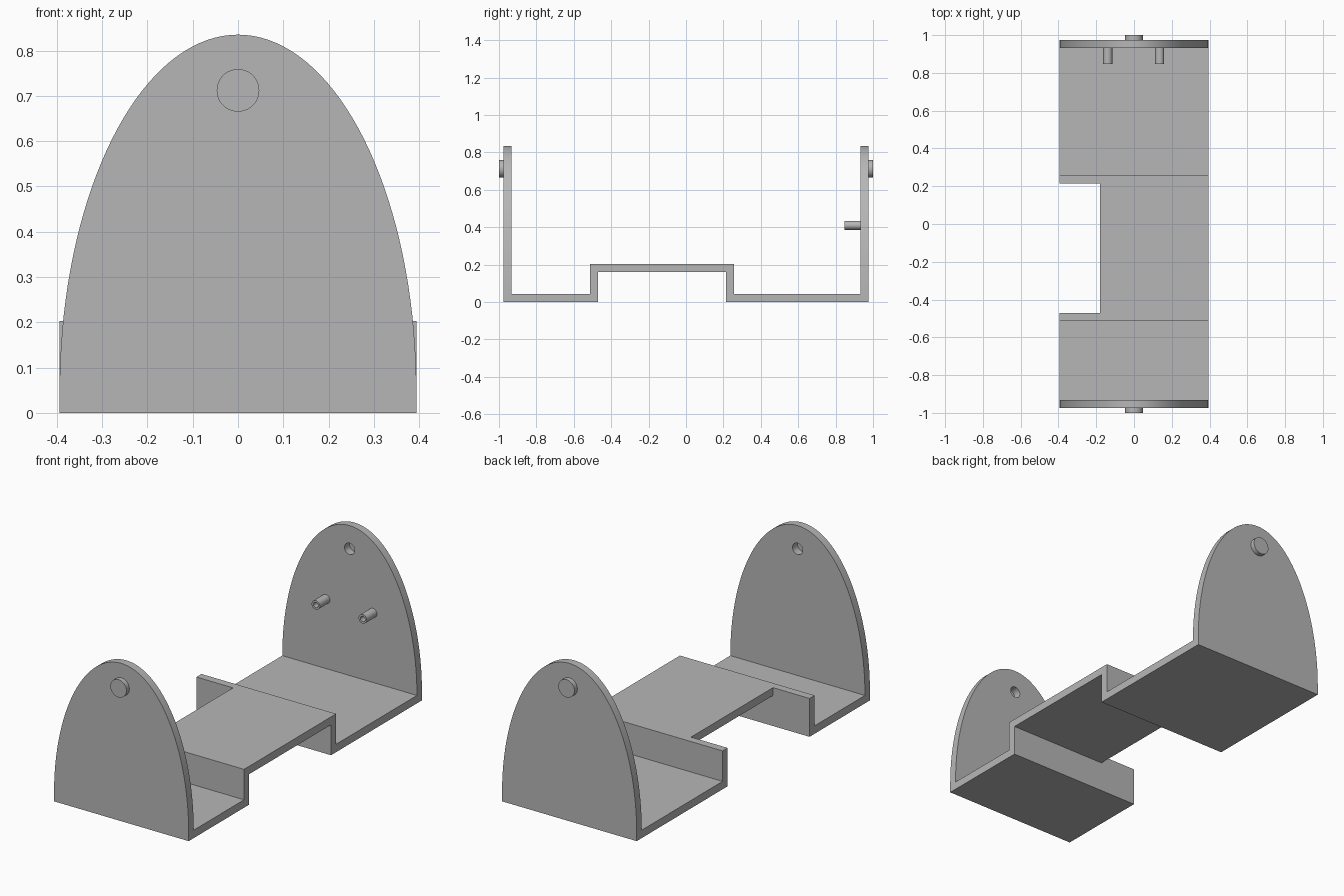
import bpy, bmesh, math
from mathutils import Vector

HALF_W = 0.394      # half width of the bracket
T = 0.042           # sheet thickness
END = 0.975         # outer face of the end plates
PIVOT_Z = 0.712     # height of the pivot bosses

cube = bpy.data.objects.get("Cube")
if cube:
    bpy.data.objects.remove(cube, do_unlink=True)

grey = bpy.data.materials.new("plain grey")
grey.use_nodes = True
colour = (0.47, 0.47, 0.47, 1)
grey.diffuse_color = colour
grey.node_tree.nodes["Principled BSDF"].inputs["Base Color"].default_value = colour


def finish(name, bm):
    bmesh.ops.recalc_face_normals(bm, faces=bm.faces)
    mesh = bpy.data.meshes.new(name)
    bm.to_mesh(mesh)
    bm.free()
    mesh.materials.append(grey)
    obj = bpy.data.objects.new(name, mesh)
    bpy.context.collection.objects.link(obj)
    return obj


def prism(name, points, offset):
    """Extrude a closed outline along an offset vector."""
    bm = bmesh.new()
    face = bm.faces.new([bm.verts.new(p) for p in points])
    out = bmesh.ops.extrude_face_region(bm, geom=[face], use_keep_orig=True)
    moved = [v for v in out["geom"] if isinstance(v, bmesh.types.BMVert)]
    bmesh.ops.translate(bm, verts=moved, vec=Vector(offset))
    return finish(name, bm)


def circle(x, y, z, r, n=48):
    return [(x + r * math.cos(math.tau * i / n), y, z + r * math.sin(math.tau * i / n))
            for i in range(n)]


def tube(name, x, z, y0, y1, r_out, r_in, n=32):
    """Hollow pin along y."""
    bm = bmesh.new()
    rings = [[bm.verts.new(p) for p in circle(x, y, z, r, n)]
             for y, r in ((y0, r_out), (y1, r_out), (y1, r_in), (y0, r_in))]
    for a, b in zip(rings, rings[1:] + rings[:1]):
        for i in range(n):
            j = (i + 1) % n
            bm.faces.new((a[i], a[j], b[j], b[i]))
    return finish(name, bm)


def smooth(obj):
    bpy.ops.object.select_all(action="DESELECT")
    obj.select_set(True)
    bpy.context.view_layer.objects.active = obj
    bpy.ops.object.shade_smooth_by_angle(angle=math.radians(30))


# Floor trays, each with a riser at its inner end
STEP = 0.203
for name, side, inner in (("front_tray", -1, 0.47), ("back_tray", 1, 0.215)):
    outline = [(inner, 0), (END - T, 0), (END - T, T), (inner + T, T),
               (inner + T, STEP), (inner, STEP)]
    prism(name, [(-HALF_W, side * y, z) for y, z in outline], (2 * HALF_W, 0, 0))

# Raised bridge between the risers, cut back on its right side
bridge = [(-0.47, STEP - T), (0.215, STEP - T), (0.215, STEP), (-0.47, STEP)]
prism("bridge", [(-0.18, y, z) for y, z in bridge], (HALF_W + 0.18, 0, 0))

# Arched end plates with a blind pivot hole inside and a boss outside
N = 72
BASE, TOP = 0.045, 0.835
arch = [(-HALF_W, 0), (HALF_W, 0)]
arch += [(HALF_W * math.cos(math.pi * i / N), BASE + (TOP - BASE) * math.sin(math.pi * i / N))
         for i in range(N + 1)]
for name, side in (("front", -1), ("back", 1)):
    plate = prism(name + "_plate", [(x, side * END, z) for x, z in arch], (0, -side * T, 0))
    cutter = prism("hole_cutter", circle(0, side * (END + 0.05), PIVOT_Z, 0.03),
                   (0, -side * 0.2, 0))
    cutter.hide_render = True
    mod = plate.modifiers.new("pivot_hole", "BOOLEAN")
    mod.operation = "DIFFERENCE"
    mod.solver = "EXACT"
    mod.object = cutter
    bpy.context.view_layer.objects.active = plate
    bpy.ops.object.modifier_apply(modifier=mod.name)
    bpy.data.objects.remove(cutter, do_unlink=True)
    smooth(plate)
    smooth(prism(name + "_boss", circle(0, side * END, PIVOT_Z, 0.047),
                 (0, side * (1 - END), 0)))

# Two hollow pins on the inside of the back plate
for name, x in (("right_pin", -0.139), ("left_pin", 0.136)):
    smooth(tube(name, x, 0.41, 0.848, END - T, 0.024, 0.014))
